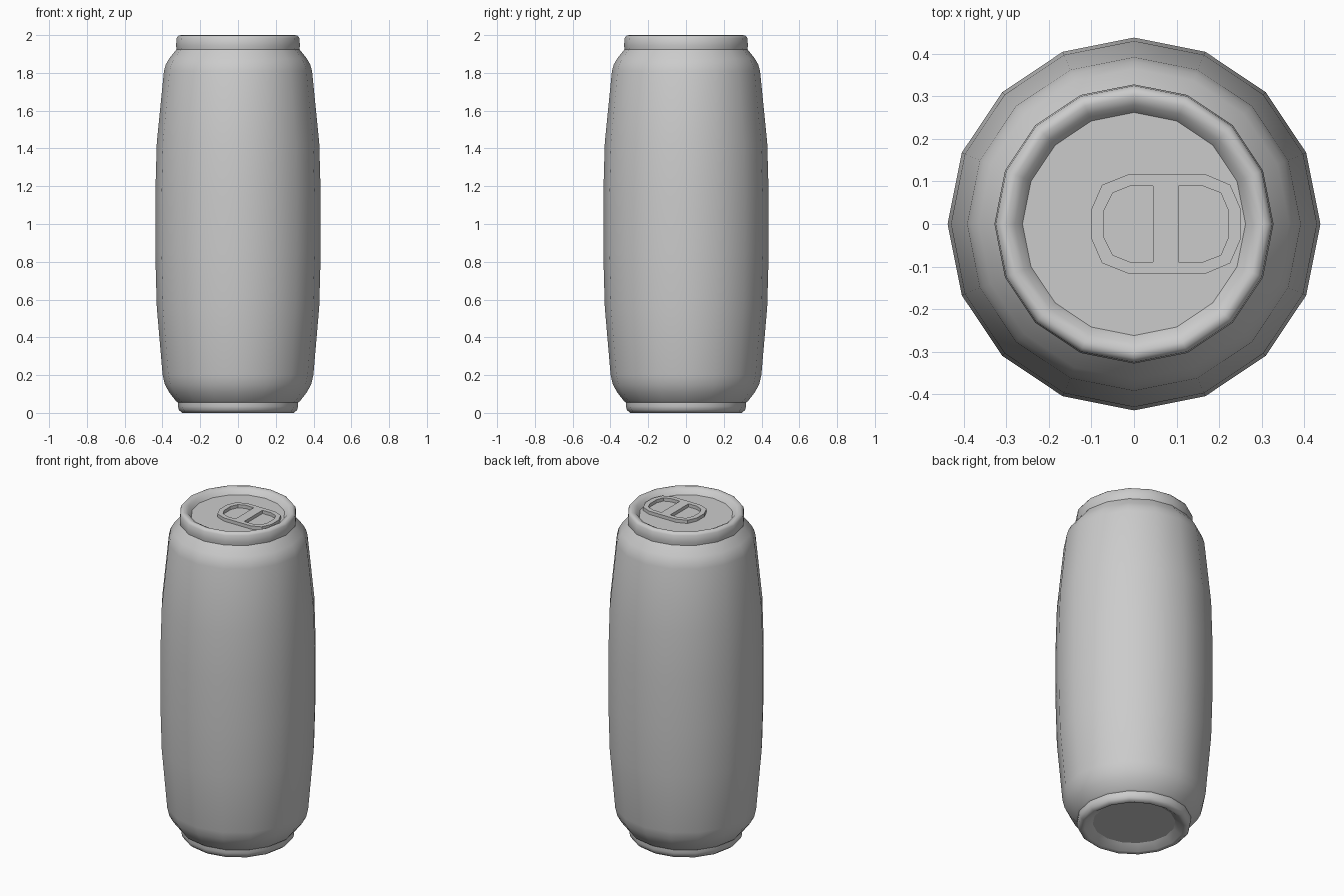
import bpy, bmesh, math

cube = bpy.data.objects.get("Cube")
if cube:
    bpy.data.objects.remove(cube)

SIDES = 16
LID_Z = 1.965

metal = bpy.data.materials.new("plain grey metal")
metal.use_nodes = True
GREY = (0.6, 0.6, 0.6, 1)
metal.diffuse_color = GREY
metal.node_tree.nodes["Principled BSDF"].inputs["Base Color"].default_value = GREY


def finish(name, bm):
    mesh = bpy.data.meshes.new(name)
    bmesh.ops.recalc_face_normals(bm, faces=bm.faces)
    bm.to_mesh(mesh)
    bm.free()
    mesh.materials.append(metal)
    obj = bpy.data.objects.new(name, mesh)
    bpy.context.collection.objects.link(obj)
    return obj


def lathe(name, profile, sharp):
    """Revolve (radius, z) points, cap both ends, crease the listed rings."""
    bm = bmesh.new()
    rings = []
    for r, z in profile:
        angles = [math.tau * i / SIDES for i in range(SIDES)]
        rings.append([bm.verts.new((r * math.cos(a), r * math.sin(a), z)) for a in angles])
    for low, high in zip(rings, rings[1:]):
        for i in range(SIDES):
            j = (i + 1) % SIDES
            bm.faces.new((low[i], low[j], high[j], high[i])).smooth = True
    for cap in (rings[0], rings[-1]):
        bm.faces.new(cap)
    for k in sharp:
        for i in range(SIDES):
            bm.edges.get((rings[k][i], rings[k][i - 1])).smooth = False
    return finish(name, bm)


# Can shell: recessed base, foot, bulging wall, shoulder, rolled rim, lid
profile = [
    (0.23, 0.035), (0.275, 0.005), (0.295, 0.0), (0.313, 0.015), (0.318, 0.035), (0.318, 0.055),
    (0.328, 0.062), (0.365, 0.11), (0.387, 0.15), (0.399, 0.2),
    (0.43, 0.56), (0.438, 0.85), (0.438, 1.15), (0.43, 1.43),
    (0.392, 1.81), (0.382, 1.845), (0.365, 1.875), (0.325, 1.925),
    (0.328, 1.945), (0.325, 1.985), (0.315, 1.998), (0.3, 2.0), (0.28, 1.99), (0.262, LID_Z),
]
lathe("can_body", profile, sharp=[0, 5, 17, len(profile) - 1])


def mirrored(half):
    """Close an upper half outline by reflecting it across the x axis."""
    return half + [(x, -y) for x, y in reversed(half)]


# Pull tab: rounded plate pierced by two finger holes
outer = mirrored([(-0.1, 0.035), (-0.075, 0.092), (-0.014, 0.116),
                  (0.17, 0.116), (0.226, 0.092), (0.251, 0.035)])
left_hole = mirrored([(-0.07, 0.033), (-0.05, 0.073), (-0.01, 0.089), (0.045, 0.089)])
right_hole = mirrored([(0.104, 0.089), (0.162, 0.089), (0.204, 0.073), (0.221, 0.033)])

bm = bmesh.new()
edges = []
for loop in (outer, left_hole, right_hole):
    verts = [bm.verts.new((x, y, LID_Z)) for x, y in loop]
    edges += [bm.edges.new((verts[i - 1], verts[i])) for i in range(len(verts))]
bmesh.ops.triangle_fill(bm, edges=edges, use_beauty=True)
bmesh.ops.recalc_face_normals(bm, faces=bm.faces)
plate = bmesh.ops.extrude_face_region(bm, geom=bm.faces[:])
for v in plate["geom"]:
    if isinstance(v, bmesh.types.BMVert):
        v.co.z += 0.02
finish("pull_tab", bm)
